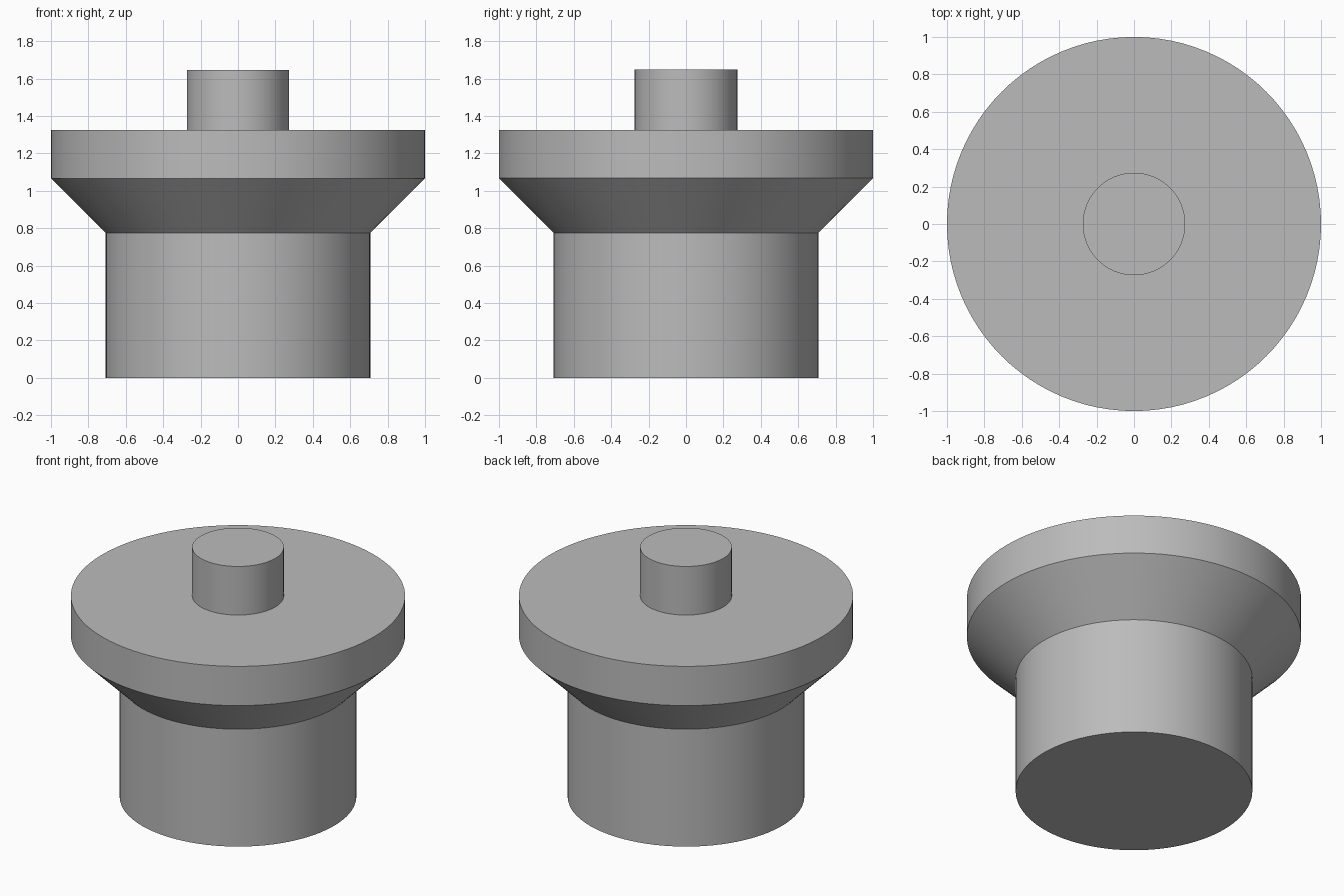
import bpy
import bmesh
import math

cube = bpy.data.objects.get("Cube")
if cube:
    bpy.data.objects.remove(cube, do_unlink=True)

SEGMENTS = 96

# Single grey material
grey = bpy.data.materials.new("plain grey")
grey.use_nodes = True
color = (0.5, 0.5, 0.5, 1.0)
grey.diffuse_color = color
grey.node_tree.nodes["Principled BSDF"].inputs["Base Color"].default_value = color


def lathe(name, profile):
    """Stack circles from (radius, height) pairs into one capped solid."""
    bm = bmesh.new()
    rings = []
    for radius, height in profile:
        rings.append([
            bm.verts.new((radius * math.cos(a), radius * math.sin(a), height))
            for a in (math.tau * i / SEGMENTS for i in range(SEGMENTS))
        ])
    for low, high in zip(rings, rings[1:]):
        for i in range(SEGMENTS):
            j = (i + 1) % SEGMENTS
            bm.faces.new((low[i], low[j], high[j], high[i]))
    bm.faces.new(rings[0][::-1])
    bm.faces.new(rings[-1])
    mesh = bpy.data.meshes.new(name)
    bm.to_mesh(mesh)
    bm.free()
    mesh.materials.append(grey)
    obj = bpy.data.objects.new(name, mesh)
    bpy.context.collection.objects.link(obj)
    bpy.ops.object.select_all(action="DESELECT")
    obj.select_set(True)
    bpy.context.view_layer.objects.active = obj
    bpy.ops.object.shade_smooth_by_angle(angle=math.radians(30))
    return obj


# Turned solid: base cylinder, flared cone, wide flange, top stem
lathe("flanged_plug", [
    (0.708, 0.0), (0.708, 0.775),
    (1.0, 1.067), (1.0, 1.326),
    (0.274, 1.326), (0.274, 1.647),
])
